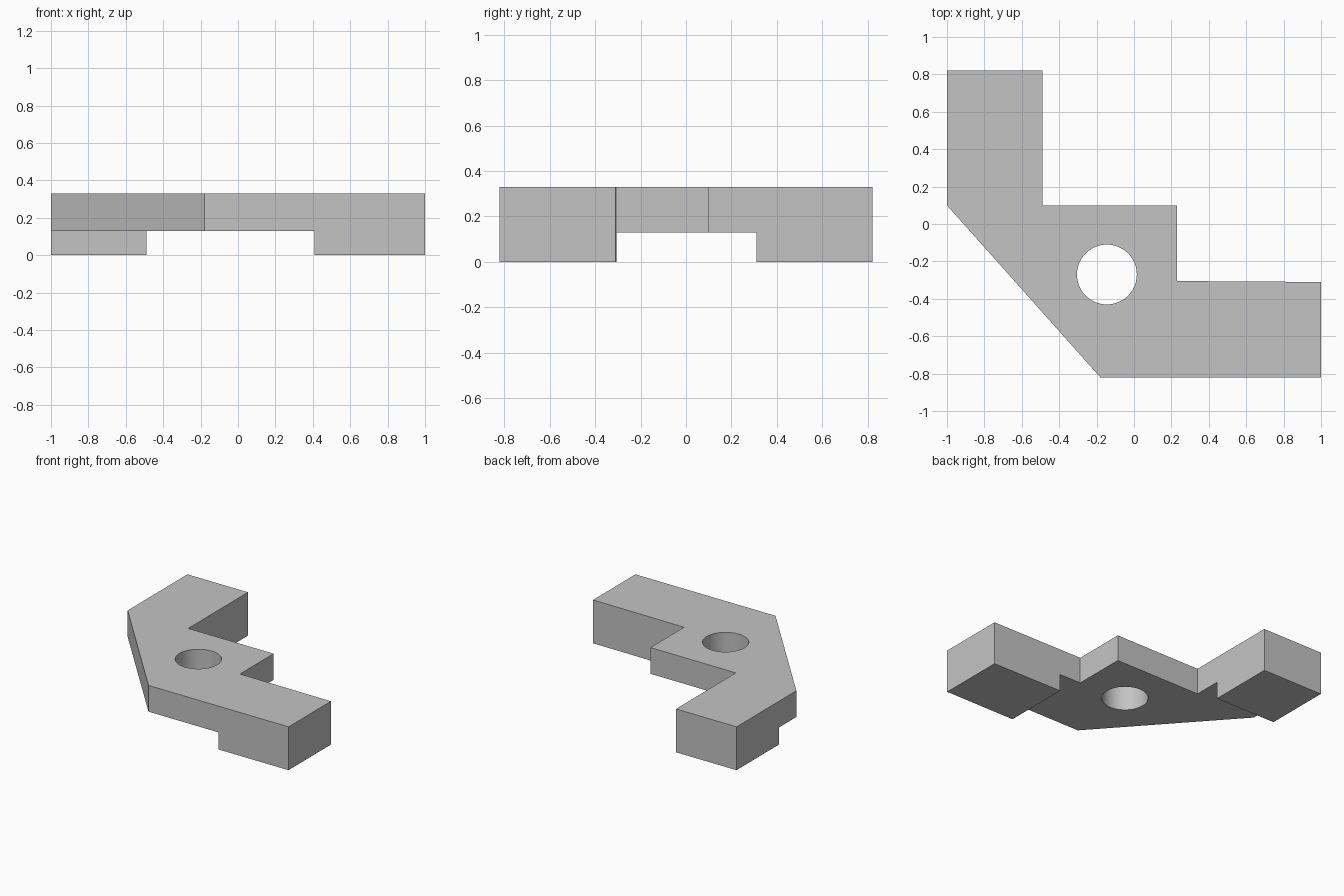
import bpy, bmesh
from math import radians

cube = bpy.data.objects.get("Cube")
if cube:
    bpy.data.objects.remove(cube, do_unlink=True)

HEIGHT, UNDERSIDE = 0.33, 0.13

grey = bpy.data.materials.new("plain grey")
grey.use_nodes = True
grey.diffuse_color = (0.55, 0.55, 0.55, 1)
grey.node_tree.nodes["Principled BSDF"].inputs["Base Color"].default_value = (0.55, 0.55, 0.55, 1)


def prism(name, outline, bottom, top):
    """Extrude a flat outline straight up."""
    bm = bmesh.new()
    face = bm.faces.new([bm.verts.new((x, y, bottom)) for x, y in outline])
    extruded = bmesh.ops.extrude_face_region(bm, geom=[face])["geom"]
    for v in extruded:
        if isinstance(v, bmesh.types.BMVert):
            v.co.z = top
    bmesh.ops.recalc_face_normals(bm, faces=bm.faces)
    mesh = bpy.data.meshes.new(name)
    bm.to_mesh(mesh)
    bm.free()
    mesh.materials.append(grey)
    obj = bpy.data.objects.new(name, mesh)
    bpy.context.collection.objects.link(obj)
    return obj


def cut(target, cutter):
    """Subtract a cutter, then discard it."""
    cutter.hide_render = True
    mod = target.modifiers.new("cut", 'BOOLEAN')
    mod.operation, mod.solver, mod.object = 'DIFFERENCE', 'EXACT', cutter
    bpy.ops.object.modifier_apply(modifier=mod.name)
    bpy.data.objects.remove(cutter, do_unlink=True)


# Stepped corner bracket with a chamfered outer corner
bracket = prism("corner_bracket", [
    (-1, 0.10), (-0.18, -0.82), (1, -0.82), (1, -0.31), (0.23, -0.305),
    (0.23, 0.10), (-0.49, 0.10), (-0.49, 0.82), (-1, 0.82)], 0, HEIGHT)
bpy.ops.object.select_all(action='DESELECT')
bpy.context.view_layer.objects.active = bracket
bracket.select_set(True)

# Underside relief, leaving a foot at the end of each arm
cut(bracket, prism("relief_cutter", [
    (-1.2, -1.2), (0.41, -1.2), (0.41, 0.31), (-1.2, 0.31)], -0.1, UNDERSIDE))

# Round through hole
bpy.ops.mesh.primitive_cylinder_add(vertices=64, radius=0.16, depth=1,
                                    location=(-0.145, -0.27, 0.2))
hole = bpy.context.object
hole.name = "hole_cutter"
hole.data.materials.append(grey)
bpy.ops.object.select_all(action='DESELECT')
bpy.context.view_layer.objects.active = bracket
bracket.select_set(True)
cut(bracket, hole)

bpy.ops.object.shade_smooth_by_angle(angle=radians(30))
